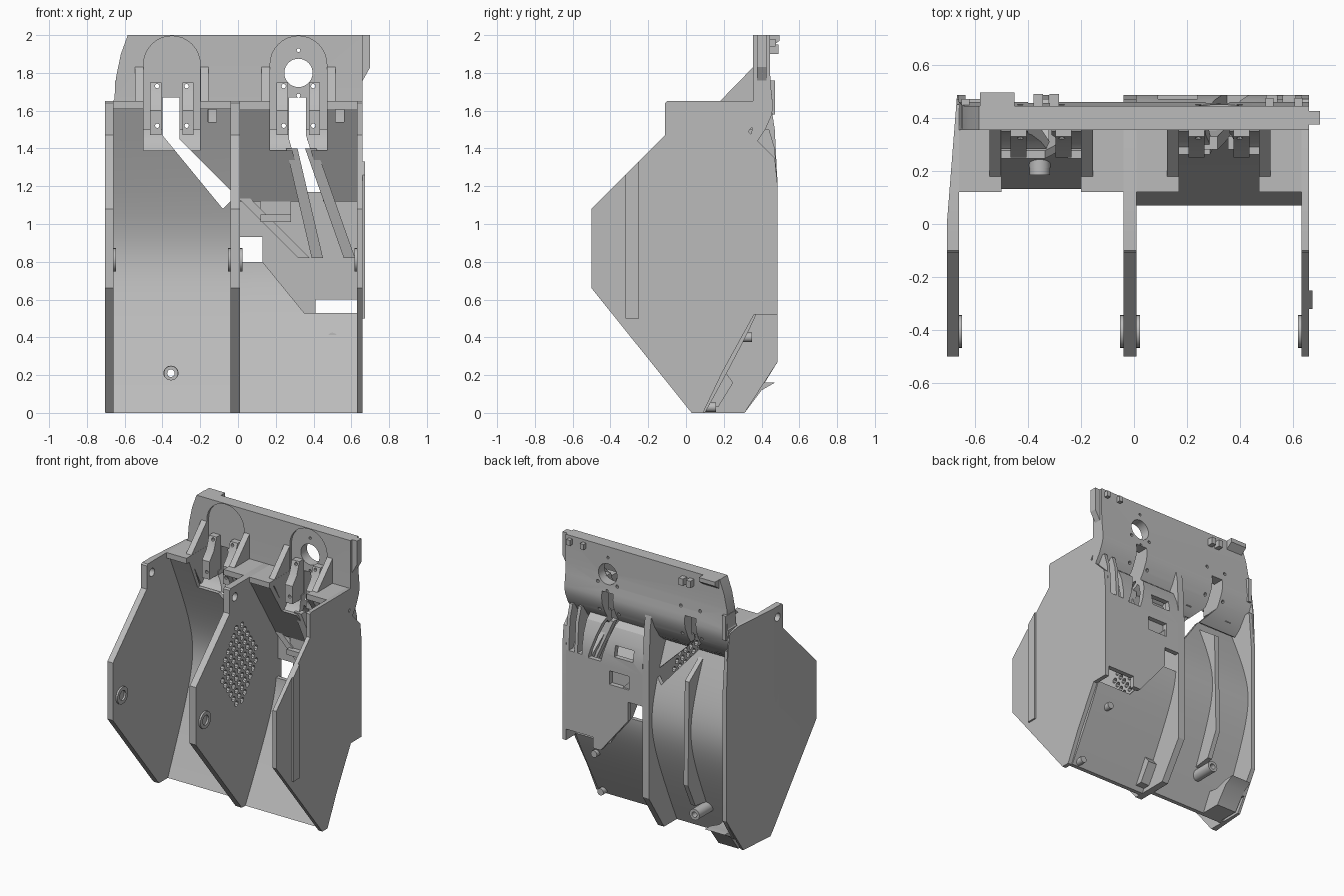
import bpy, bmesh, math
from mathutils import Vector, Matrix

if "Cube" in bpy.data.objects:
    bpy.data.objects.remove(bpy.data.objects["Cube"])

grey = bpy.data.materials.new("plain grey")
grey.use_nodes = True
grey.diffuse_color = (0.5, 0.5, 0.5, 1)
grey.node_tree.nodes["Principled BSDF"].inputs["Base Color"].default_value = (0.5, 0.5, 0.5, 1)
parts = []


def finish(name, bm):
    bmesh.ops.recalc_face_normals(bm, faces=bm.faces)
    me = bpy.data.meshes.new(name)
    bm.to_mesh(me)
    bm.free()
    me.materials.append(grey)
    ob = bpy.data.objects.new(name, me)
    bpy.context.collection.objects.link(ob)
    parts.append(ob)
    return ob


def prism(name, axis, pts, a, b):
    """Extrude a (y, z) outline along x, or an (x, z) outline along y."""
    bm = bmesh.new()
    put = (lambda p: (a, p[0], p[1])) if axis == "x" else (lambda p: (p[0], a, p[1]))
    face = bm.faces.new([bm.verts.new(put(p)) for p in pts])
    out = bmesh.ops.extrude_face_region(bm, geom=[face])
    move = Vector((b - a, 0, 0)) if axis == "x" else Vector((0, b - a, 0))
    bmesh.ops.translate(bm, vec=move, verts=[v for v in out["geom"] if isinstance(v, bmesh.types.BMVert)])
    return finish(name, bm)


def box(name, x0, x1, y0, y1, z0, z1):
    return prism(name, "x", [(y0, z0), (y1, z0), (y1, z1), (y0, z1)], x0, x1)


def rods(name, axis, centres, radius, length, sides=16):
    """Cylinders along one axis, joined in one mesh."""
    bm = bmesh.new()
    turn = Matrix.Rotation(math.pi / 2, 4, "Y" if axis == "x" else "X")
    for c in centres:
        bmesh.ops.create_cone(bm, cap_ends=True, segments=sides, radius1=radius, radius2=radius,
                              depth=length, matrix=Matrix.Translation(c) @ turn)
    return finish(name, bm)


def cut(targets, *cutters):
    for ob in targets:
        for c in cutters:
            mod = ob.modifiers.new("cut", "BOOLEAN")
            mod.object, mod.operation, mod.solver = c, "DIFFERENCE", "EXACT"
        bpy.context.view_layer.update()
        done = bpy.data.meshes.new_from_object(ob.evaluated_get(bpy.context.evaluated_depsgraph_get()))
        ob.modifiers.clear()
        ob.data = done
    for c in cutters:
        parts.remove(c)
        bpy.data.objects.remove(c)


def guide(z0, z1, slope, deep, n=28):
    """Rounded V profile: straight ends with a soft bend at mid height."""
    zs = [z0 + (z1 - z0) * i / n for i in range(n + 1)]
    return [(deep - slope * (math.hypot(z - .825, .25) - .25), z) for z in zs]


# Side plates
front = [(.03, 0), (-.5, .66), (-.5, 1.08), (-.11, 1.47), (-.11, 1.64), (-.1, 1.65)]
back = [(.36, 1.65), (.45, 1.63), (.47, 1.5), (.485, 1.2), (.485, .27), (.31, 0)]
notched = [(.36, 1.65), (.45, 1.63), (.33, 1.49), (.47, 1.35), (.485, 1.2), (.485, .52), (.36, .52),
           (.195, .22), (.09, 0)]
left_plate = prism("left_plate", "x", front + back, -.705, -.66)
middle_plate = prism("middle_plate", "x", front + back, -.04, .01)
prism("right_plate", "x", front + notched, .63, .66)
prism("outer_rail", "x", [(-.32, .5), (-.25, .5), (-.25, 1.33), (-.32, 1.26)], .66, .672)

# Outer face of the left plate tapers in towards the back
bm = bmesh.new()
bm.from_mesh(left_plate.data)
bmesh.ops.bisect_plane(bm, geom=bm.verts[:] + bm.edges[:] + bm.faces[:], plane_co=(-.705, 0, 0),
                       plane_no=(-.48, .038, 0), clear_outer=True)
bmesh.ops.holes_fill(bm, edges=[e for e in bm.edges if e.is_boundary])
bmesh.ops.recalc_face_normals(bm, faces=bm.faces)
bm.to_mesh(left_plate.data)
bm.free()

# Perforated diamond and pivot holes
grid = []
for row in range(-6, 7):
    n = min(7, 9 - abs(row))
    n -= (n + row) % 2
    for i in range(n):
        grid.append((-.015, (i - (n - 1) / 2) * .064, 1.06 + row * .046))
cut([middle_plate], rods("grid_cutter", "x", grid, .02, .2, 8))
cut([left_plate, middle_plate],
    rods("pivot_cutter", "x", [(x, -.05, 1.57) for x in (-.68, -.015)], .03, .12))

# Curved guide panels
left_face = guide(0, 1.62, .47, .42)
left_panel = prism("left_panel", "x", left_face + [(y + .03, z) for y, z in left_face[::-1]], -.66, -.04)
low_face = guide(0, .85, .58, .425)
right_low = prism("right_lower_panel", "x", low_face + [(y + .03, z) for y, z in low_face[::-1]], .01, .63)
cut([right_low], prism("opening_cutter", "y", [(-.01, .8), (.13, .8), (.35, .53), (.65, .53),
                                               (.65, 1.12), (-.01, 1.12)], 0, 1))
right_top = prism("right_upper_panel", "x", [(.12, 1.62), (.16, 1.62), (.47, 1.12), (.43, 1.12)], .01, .63)
prism("left_back_edge", "x", guide(.1, 1.5, .47, .435) + [(.46, 1.5), (.485, 1.2), (.485, .27), (.38, .1)],
      -.66, -.635)
left_shelf = box("left_shelf", -.66, -.04, .12, .358, 1.61, 1.65)
right_shelf = box("right_shelf", .01, .63, .12, .358, 1.61, 1.65)

# Top plate: upright wall that curls under at the back
wall = prism("top_plate", "x", [
    (.355, 2), (.445, 2), (.445, 1.8), (.45, 1.72), (.46, 1.63), (.455, 1.58), (.42, 1.5), (.36, 1.41),
    (.31, 1.37), (.285, 1.385), (.31, 1.41), (.335, 1.45), (.35, 1.5), (.355, 1.6)], -.66, .66)
cut([wall], prism("corner_cutter", "y", [(-.58, 2.01), (-.62, 1.9), (-.645, 1.78), (-.655, 1.66), (-.7, 1.6),
                                         (-.7, 2.01)], 0, 1))

# Hood behind the right channel, with a window
hood = prism("back_hood", "x", [(.485, 1.15), (.485, 1.24), (.465, 1.34), (.43, 1.42), (.37, 1.47), (.35, 1.44),
                                (.39, 1.4), (.43, 1.32), (.45, 1.22), (.45, 1.15)], .01, .5)
cut([hood], box("hood_window_cutter", .09, .24, .4, .6, 1.23, 1.31))

# Pocket, slot and hole cuts for the two bays
pockets, arches = [], []
for c in (-.35, .32):
    pockets.append(box("pocket_cutter", c - .15, c + .15, 0, .385, 1.39, 1.9))
    dome = [(c + .15 * math.cos(t * math.pi / 16), 1.845 + .15 * math.sin(t * math.pi / 16)) for t in range(17)]
    arches.append(prism("arch_cutter", "y", dome + [(c - .15, 1.5), (c + .15, 1.5)], .3, .375))
cut([left_panel, right_top, left_shelf, right_shelf], *pockets)
cut([wall], *arches)
for c in (-.35, .32):
    for s in (-1, 1):
        x = c + s * .085
        tab = prism("mount_tab", "x", [(.25, 1.47), (.385, 1.47), (.385, 1.75), (.33, 1.75), (.3, 1.66), (.25, 1.6)],
                    x - .03, x + .03)
        cut([tab, wall], rods("screw_cutter", "y", [(c + s * .078, .4, z) for z in (1.52, 1.73)], .012, .6, 8))
        # Gusset above the shelf and bay wall beneath it
        g = c + s * .173
        prism("gusset", "x", [(.17, 1.64), (.355, 1.83), (.37, 1.83), (.37, 1.64)], g - .022, g + .022)
        prism("bay_wall", "x", [(.29, 1.4), (.17, 1.62), (.37, 1.62), (.37, 1.42)], g - .022, g + .022)
left_slot = prism("left_slot_cutter", "y", [(-.4, 1.67), (-.31, 1.67), (-.31, 1.45), (-.04, 1.18), (-.04, 1.12),
                                            (-.08, 1.08), (-.4, 1.47)], 0, 1)
right_slot = prism("right_slot_cutter", "y", [(.27, 1.67), (.36, 1.67), (.36, 1.47), (.45, 1.18), (.45, 1.1),
                                              (.37, 1.1), (.27, 1.45)], 0, 1)
cut([left_panel, right_top, wall, hood], left_slot, right_slot)
cut([wall], rods("round_cutter", "y", [(.32, .4, 1.8)], .075, .5, 32),
    rods("pin_cutter", "y", [(.32, .4, 1.92), (.32, .4, 1.68)], .01, .5, 8))
cut([left_panel, right_top], box("vent_cutter", -.16, -.115, 0, .5, 1.54, 1.605),
    box("vent_cutter", .515, .56, 0, .5, 1.54, 1.605))

# Rear cover with its window and fins
cover = prism("rear_cover", "y", [(.01, 1.17), (.01, .93), (.13, .93), (.13, .79), (.35, .52), (.41, .52),
                                  (.41, .6), (.655, .6), (.655, 1.17)], .45, .485)
cut([cover], box("window_cutter", .12, .28, .4, .6, 1.02, 1.12))
box("window_back", .12, .28, .43, .45, 1.01, 1.13)
box("window_sill", .12, .28, .39, .45, 1.01, 1.05)
box("cover_roof", .46, .65, .43, .485, 1.15, 1.18)
for x in (.55, .62):
    prism("back_fin", "x", [(.44, 1.17), (.485, 1.17), (.47, 1.4), (.44, 1.5), (.27, 1.5)], x - .012, x + .012)

# Diagonal ramps inside the opening
for (x0, y0, z0), (x1, z1) in (((.03, .42, 1.14), (.35, .82)), ((.285, .28, 1.4), (.42, .82)),
                               ((.385, .28, 1.4), (.59, .82))):
    bm = bmesh.new()
    ends = [[bm.verts.new((x + dx, y + dy, z)) for dx, dy in ((-.03, 0), (.03, 0), (.03, .05), (-.03, .05))]
            for x, y, z in ((x0, y0, z0), (x1, .42, z1))]
    bm.faces.new(ends[0])
    bm.faces.new(ends[1])
    for i in range(4):
        j = (i + 1) % 4
        bm.faces.new((ends[0][i], ends[0][j], ends[1][j], ends[1][i]))
    finish("ramp", bm)

# Rear rib, screw boss, feet and pegs
prism("rear_rib", "x", guide(.25, 1.33, .47, .435) + [(.47, 1.2), (.485, .45), (.4, .27)], -.355, -.32)
boss = rods("screw_boss", "y", [(-.355, .31, .21)], .04, .2, 24)
collar = rods("boss_collar", "y", [(-.355, .22, .21)], .038, .07, 24)
cut([boss, collar, left_panel], rods("boss_cutter", "y", [(-.355, .3, .21)], .02, .6, 16))
prism("rear_foot", "x", [(.16, 0), (.31, 0), (.4, .12), (.47, .16), (.41, .16), (.3, .13), (.23, .14)], -.64, -.48)
prism("middle_brace", "x", [(.205, .22), (.25, .16), (.17, .03), (.11, .03)], .01, .08)
rods("lower_peg", "y", [(.58, .13, .03)], .025, .06)
rods("side_peg", "y", [(.5, .32, .4)], .025, .06)

# Pivot rings on the plate faces
for x, s in ((-.66, 1), (-.04, -1), (.01, 1), (.63, -1)):
    hub = rods("pivot_ring", "x", [(x + s * .003, -.405, .81)], .062, .02, 24)
    cut([hub], rods("ring_cutter", "x", [(x, -.405, .81)], .035, .1, 16))

# Corner lip, web, clips and side dovetail
prism("corner_lip", "x", [(.44, 2), (.495, 2), (.495, 1.97), (.44, 1.93)], -.58, -.45)
box("corner_web", -.65, -.62, .36, .47, 1.58, 1.76)
for x in (-.36, -.30):
    box("rim_clip", x - .018, x + .018, .44, .49, 1.9, 1.95)
for x in (.51, .62):
    box("rim_catch", x - .015, x + .015, .44, .475, 1.94, 1.98)
prism("side_dovetail", "y", [(.64, 2), (.70, 2), (.70, 1.83), (.655, 1.75), (.64, 1.75)], .375, .425)

bpy.ops.object.select_all(action="DESELECT")
for ob in parts:
    ob.select_set(True)
bpy.context.view_layer.objects.active = parts[0]
bpy.ops.object.shade_smooth_by_angle(angle=math.radians(25))
